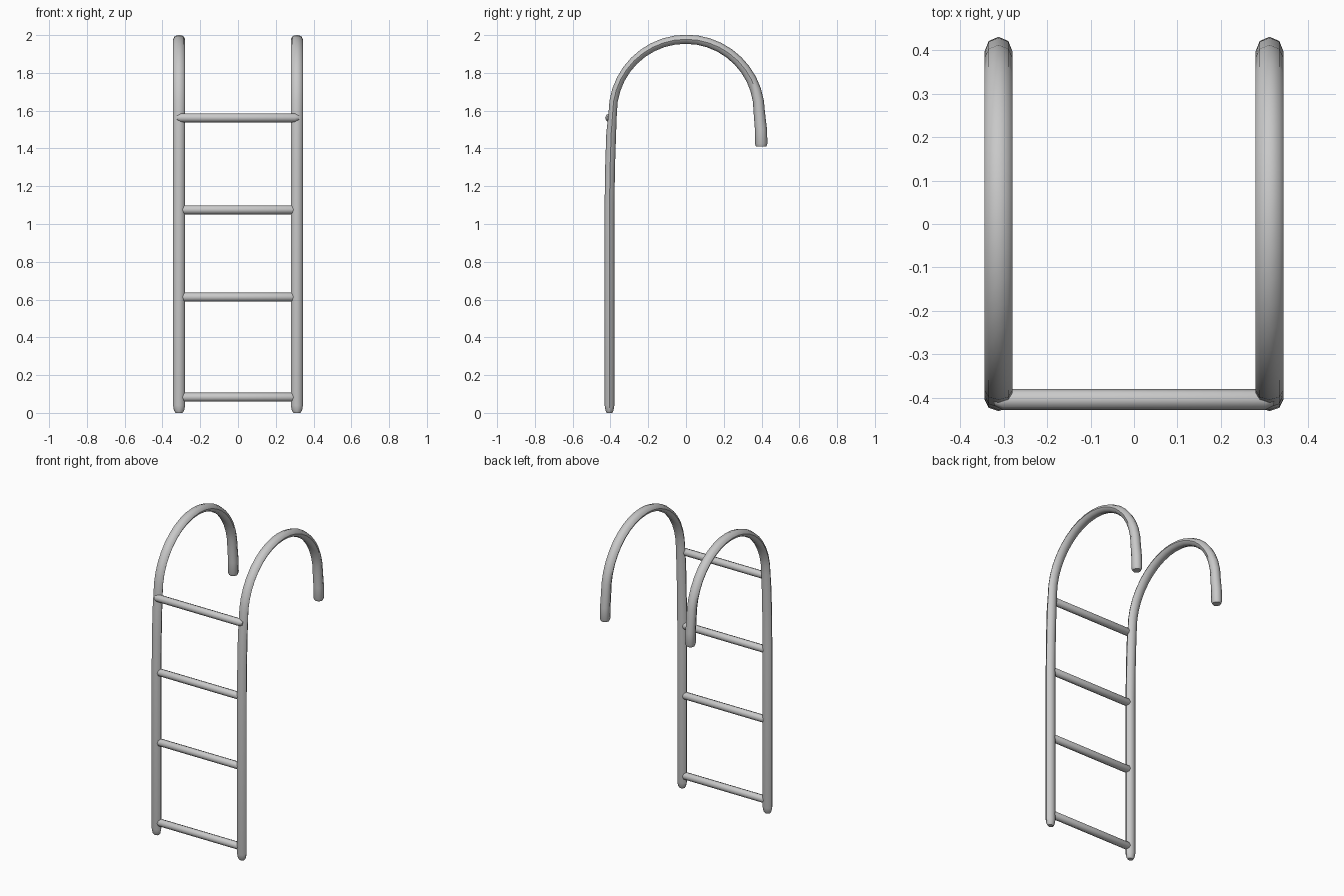
import bpy, bmesh, math
from mathutils import Vector

if "Cube" in bpy.data.objects:
    bpy.data.objects.remove(bpy.data.objects["Cube"], do_unlink=True)

metal = bpy.data.materials.new("light_grey_metal")
metal.use_nodes = True
GREY = (0.58, 0.58, 0.58, 1)
metal.diffuse_color = GREY
metal.node_tree.nodes["Principled BSDF"].inputs["Base Color"].default_value = GREY

SIDES = 8


def sweep(name, stations, side):
    """Tube through (centre, half width along side, half depth) stations."""
    bm = bmesh.new()
    rings = []
    for i, (c, w, d) in enumerate(stations):
        tangent = (stations[min(i + 1, len(stations) - 1)][0] - stations[max(i - 1, 0)][0]).normalized()
        depth = tangent.cross(side)
        ring = []
        for k in range(SIDES):
            a = math.tau * k / SIDES
            ring.append(bm.verts.new(c + side * w * math.cos(a) + depth * d * math.sin(a)))
        rings.append(ring)
    for a, b in zip(rings, rings[1:]):
        for k in range(SIDES):
            n = (k + 1) % SIDES
            bm.faces.new((a[k], a[n], b[n], b[k]))
    bm.faces.new(rings[0])
    bm.faces.new(rings[-1])
    bmesh.ops.recalc_face_normals(bm, faces=bm.faces)
    mesh = bpy.data.meshes.new(name)
    bm.to_mesh(mesh)
    bm.free()
    mesh.materials.append(metal)
    obj = bpy.data.objects.new(name, mesh)
    bpy.context.collection.objects.link(obj)
    bpy.ops.object.select_all(action="DESELECT")
    bpy.context.view_layer.objects.active = obj
    obj.select_set(True)
    bpy.ops.object.shade_smooth_by_angle(angle=math.radians(50))


def rail(name, x):
    # Straight post with a rounded foot
    path = [(-0.405, 0, 0.018, 0.015), (-0.405, 0.012, 0.027, 0.021), (-0.405, 0.04, 0.032, 0.026),
            (-0.405, 1.1, 0.032, 0.026), (-0.402, 1.3, 0.032, 0.026), (-0.396, 1.48, 0.032, 0.026)]
    # Hooped handle
    arch_steps = 20
    for i in range(arch_steps + 1):
        t = i / arch_steps
        a = math.pi * (1 - t)
        path.append((0.388 * math.cos(a), 1.59 + 0.388 * math.sin(a), 0.032, 0.022 + 0.008 * t * t))
    # Hook end
    path += [(0.397, 1.5, 0.032, 0.032), (0.398, 1.425, 0.032, 0.033), (0.398, 1.41, 0.026, 0.027)]
    sweep(name, [(Vector((x, y, z)), w, d) for y, z, w, d in path], Vector((1, 0, 0)))


rail("left_rail", 0.312)
rail("right_rail", -0.312)

# Rungs with tapered ends
for i, z in enumerate((0.083, 0.613, 1.075, 1.562)):
    half = 0.322 if i == 3 else 0.308
    stations = [(-half, 0.014), (-half + 0.02, 0.024), (half - 0.02, 0.024), (half, 0.014)]
    sweep(f"rung_{i + 1}", [(Vector((x, -0.404, z)), r, r) for x, r in stations], Vector((0, 0, 1)))
